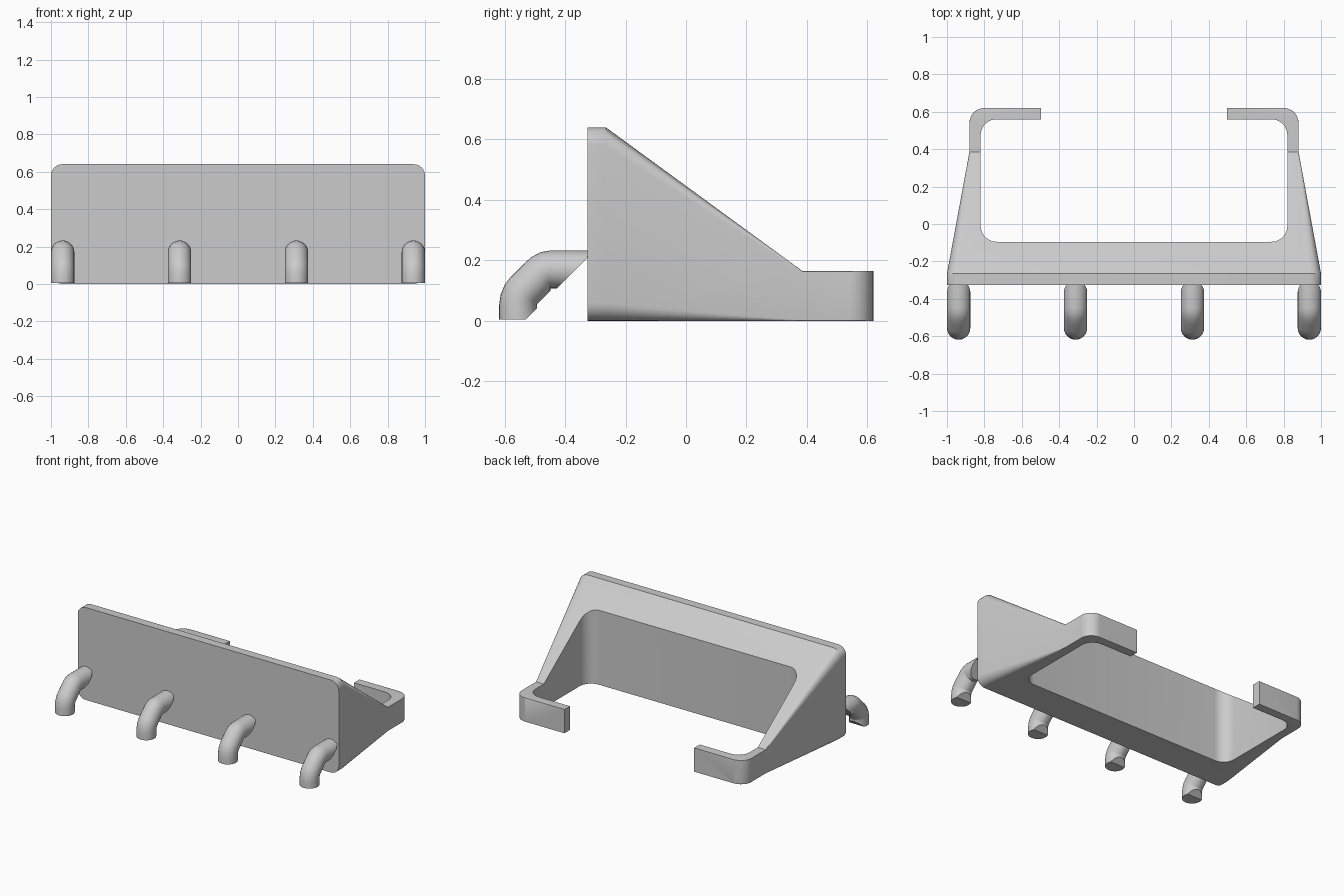
import bpy, bmesh, math
from mathutils import Vector

if "Cube" in bpy.data.objects:
    bpy.data.objects.remove(bpy.data.objects["Cube"])

grey = bpy.data.materials.new("plain grey")
grey.diffuse_color = (0.6, 0.6, 0.6, 1)
grey.use_nodes = True
grey.node_tree.nodes["Principled BSDF"].inputs["Base Color"].default_value = grey.diffuse_color


def loft(name, rings):
    """Skin a list of equal-length point rings and cap both ends."""
    bm = bmesh.new()
    loops = [[bm.verts.new(p) for p in r] for r in rings]
    for a, b in zip(loops, loops[1:]):
        for i in range(len(a)):
            j = (i + 1) % len(a)
            bm.faces.new((a[i], a[j], b[j], b[i]))
    bm.faces.new(loops[0])
    bm.faces.new(loops[-1])
    bmesh.ops.recalc_face_normals(bm, faces=bm.faces)
    me = bpy.data.meshes.new(name)
    bm.to_mesh(me)
    bm.free()
    ob = bpy.data.objects.new(name, me)
    bpy.context.collection.objects.link(ob)
    me.materials.append(grey)
    return ob


def rounded(x, lo, hi, r, n=6):
    """Rounded rectangle of half width x, from lo to hi, as 2D points."""
    pts = []
    corners = ((x - r, hi - r), (r - x, hi - r), (r - x, lo + r), (x - r, lo + r))
    for k, (cx, cy) in enumerate(corners):
        for i in range(n + 1):
            a = math.pi / 2 * (k + i / n)
            pts.append((cx + r * math.cos(a), cy + r * math.sin(a)))
    return pts


def smooth(ob):
    bpy.ops.object.select_all(action='DESELECT')
    ob.select_set(True)
    bpy.context.view_layer.objects.active = ob
    bpy.ops.object.shade_smooth_by_angle(angle=math.radians(30))


def cut(ob, cutter):
    m = ob.modifiers.new("cut", 'BOOLEAN')
    m.operation, m.solver, m.object = 'DIFFERENCE', 'EXACT', cutter
    bpy.context.view_layer.objects.active = ob
    bpy.ops.object.modifier_apply(modifier=m.name)
    bpy.data.objects.remove(cutter)


# Bracket: front plate tapering back to a low band with rounded rear corners
sections = [(-0.325, 1.0, 0.64, 0.06), (-0.265, 1.0, 0.64, 0.06),
            (0.385, 0.88, 0.165, 0.002)]
for i in range(9):
    a = math.pi / 2 * i / 8
    sections.append((0.54 + 0.08 * math.sin(a), 0.80 + 0.08 * math.cos(a), 0.165, 0.002))
bracket = loft("bracket", [[(x, y, z) for x, z in rounded(w, 0, h, r)]
                           for y, w, h, r in sections])

# Open pocket through the middle, and the gap between the rear clips
pocket = rounded(0.82, -0.095, 0.56, 0.085, 8)
cut(bracket, loft("pocket_cutter", [[(x, y, z) for x, y in pocket] for z in (-0.1, 0.9)]))
gap = rounded(0.497, 0.3, 0.8, 0.01, 1)
cut(bracket, loft("gap_cutter", [[(x, y, z) for x, y in gap] for z in (-0.1, 0.9)]))
smooth(bracket)

# Hooks: bent rods with (y, z, downward tilt) along the centre line
path = [(-0.31, 0.17, 0), (-0.45, 0.17, 0), (-0.465, 0.167, 15), (-0.48, 0.157, 30),
        (-0.493, 0.144, 45), (-0.535, 0.102, 45), (-0.546, 0.088, 58),
        (-0.553, 0.07, 74), (-0.556, 0.05, 90), (-0.556, 0.005, 90)]
R, N = 0.0625, 24
for k, hx in enumerate((-0.9375, -0.3125, 0.3125, 0.9375)):
    rings = []
    for y, z, tilt in path:
        t = math.radians(tilt)
        rings.append([(hx + R * math.cos(a), y - R * math.sin(a) * math.sin(t),
                       z + R * math.sin(a) * math.cos(t))
                      for a in (2 * math.pi * i / N for i in range(N))])
    hook = loft(f"hook_{k + 1}", rings)
    # Slanted trim on the inner edge of the tip
    bm = bmesh.new()
    bm.from_mesh(hook.data)
    cutres = bmesh.ops.bisect_plane(bm, geom=bm.verts[:] + bm.edges[:] + bm.faces[:],
                                    plane_co=Vector((0, -0.53, 0.005)),
                                    plane_no=Vector((0, 1, -1)).normalized(),
                                    clear_outer=True)
    edges = [e for e in cutres["geom_cut"] if isinstance(e, bmesh.types.BMEdge)]
    bmesh.ops.holes_fill(bm, edges=edges, sides=0)
    bmesh.ops.recalc_face_normals(bm, faces=bm.faces)
    bm.to_mesh(hook.data)
    bm.free()
    smooth(hook)
